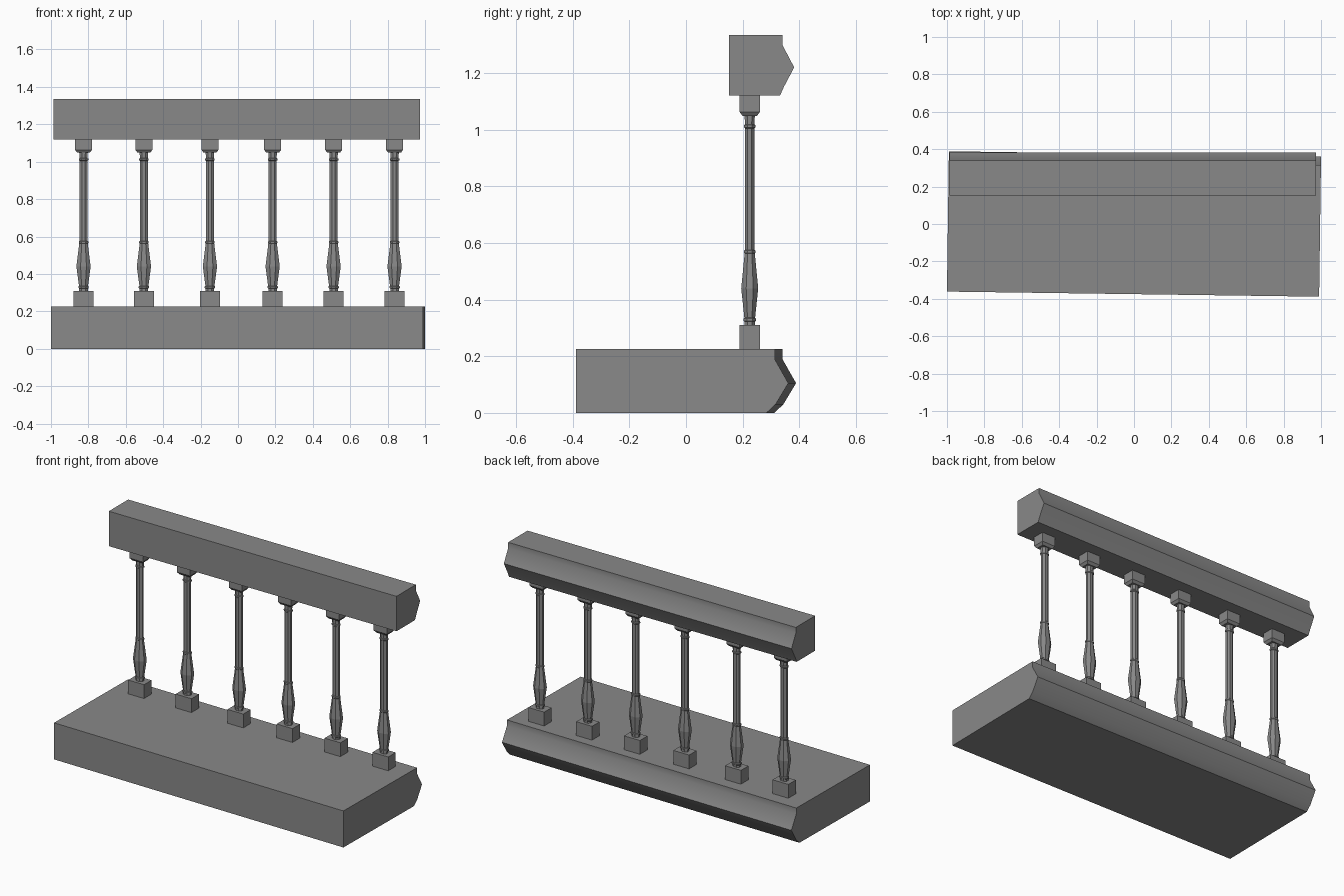
import bpy, bmesh, math

cube = bpy.data.objects.get("Cube")
if cube:
    bpy.data.objects.remove(cube, do_unlink=True)

stone = bpy.data.materials.new("grey_stone")
stone.use_nodes = True
colour = (0.25, 0.25, 0.25, 1)
stone.diffuse_color = colour
stone.node_tree.nodes["Principled BSDF"].inputs["Base Color"].default_value = colour


def make_object(name, bm):
    bmesh.ops.recalc_face_normals(bm, faces=bm.faces)
    mesh = bpy.data.meshes.new(name)
    bm.to_mesh(mesh)
    bm.free()
    mesh.materials.append(stone)
    obj = bpy.data.objects.new(name, mesh)
    bpy.context.collection.objects.link(obj)
    return obj


def extrude_profile(name, profile, x0, x1):
    """Sweep a (y, z) outline along x."""
    bm = bmesh.new()
    face = bm.faces.new([bm.verts.new((x0, y, z)) for y, z in profile])
    out = bmesh.ops.extrude_face_region(bm, geom=[face], use_keep_orig=True)
    moved = [v for v in out["geom"] if isinstance(v, bmesh.types.BMVert)]
    bmesh.ops.translate(bm, verts=moved, vec=(x1 - x0, 0, 0))
    return make_object(name, bm)


def add_stack(bm, sides, levels):
    """Loft flat-sided rings given as (half x, half y, z), capped at both ends."""
    reach = 1 / math.cos(math.pi / sides)
    rings = []
    for hx, hy, z in levels:
        angles = [math.tau * (i + 0.5) / sides for i in range(sides)]
        rings.append([bm.verts.new((hx * reach * math.cos(a),
                                    hy * reach * math.sin(a), z)) for a in angles])
    for low, high in zip(rings, rings[1:]):
        for i in range(sides):
            j = (i + 1) % sides
            bm.faces.new((low[i], low[j], high[j], high[i]))
    bm.faces.new(rings[0][::-1])
    bm.faces.new(rings[-1])


# Base slab with a moulded back edge, set slightly askew
base = extrude_profile("base_slab", [
    (-0.375, 0), (-0.375, 0.225), (0.328, 0.225), (0.328, 0.188),
    (0.375, 0.105), (0.33, 0.03), (0.298, 0)], -0.995, 0.995)
base.rotation_euler.z = -0.0137

# Hand rail with the same moulding
extrude_profile("hand_rail", [
    (0.152, 1.12), (0.152, 1.335), (0.34, 1.335), (0.34, 1.30),
    (0.382, 1.22), (0.345, 1.15), (0.332, 1.12)], -0.986, 0.973)

# One baluster: plinth, turned shaft with bulb and rings, capital
bm = bmesh.new()
add_stack(bm, 4, [(0.054, 0.036, 0.22), (0.054, 0.036, 0.31)])
shaft = [(0.018, 0.31), (0.018, 0.322), (0.022, 0.325), (0.022, 0.333),
         (0.019, 0.336), (0.030, 0.44), (0.018, 0.562), (0.020, 0.565),
         (0.020, 0.573), (0.017, 0.576), (0.017, 1.005), (0.020, 1.008),
         (0.020, 1.016), (0.017, 1.019), (0.018, 1.05)]
add_stack(bm, 8, [(r * 1.27, r, z) for r, z in shaft])
add_stack(bm, 4, [(0.034, 0.025, 1.048), (0.045, 0.036, 1.063), (0.045, 0.036, 1.125)])
first = make_object("baluster_1", bm)

# Row of balusters sharing the same mesh
for n, x in enumerate((-0.826, -0.503, -0.15, 0.185, 0.511, 0.837), 1):
    obj = first
    if n > 1:
        obj = bpy.data.objects.new(f"baluster_{n}", first.data)
        bpy.context.collection.objects.link(obj)
    obj.location = (x, 0.225, 0)

# Soften the moulding while keeping square corners sharp
for obj in (base, bpy.data.objects["hand_rail"]):
    bpy.ops.object.select_all(action="DESELECT")
    obj.select_set(True)
    bpy.context.view_layer.objects.active = obj
    bpy.ops.object.shade_smooth_by_angle(angle=math.radians(40))
